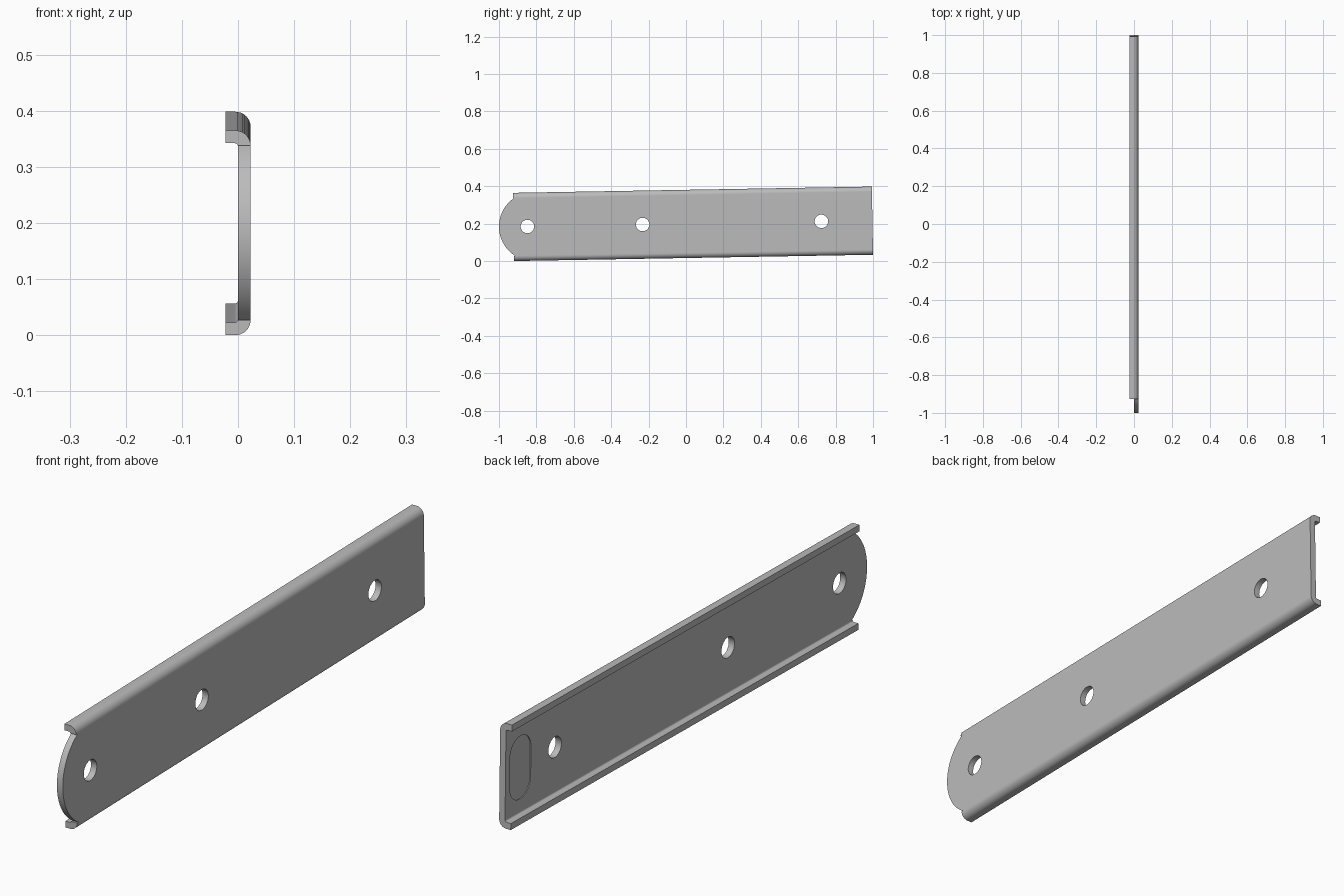
import bpy, bmesh, math
from math import sin, cos, pi
from mathutils import Matrix

cube = bpy.data.objects.get("Cube")
if cube:
    bpy.data.objects.remove(cube)

# Main sizes
HALF_H = 0.1823          # half height of the channel
THICK = 0.0225           # sheet thickness
BEND = 0.027             # outer bend radius
INNER = 0.006            # inner bend radius
BACK, FRONT = 0.997, -0.923
NOSE_R, NOSE_TIP = 0.185, -1.0
TILT = math.radians(1)
CENTRE_Z = 0.1984

steel = bpy.data.materials.new("grey steel")
steel.use_nodes = True
colour = (0.5, 0.5, 0.5, 1)
steel.diffuse_color = colour
steel.node_tree.nodes["Principled BSDF"].inputs["Base Color"].default_value = colour


def arc(cx, cy, r, a0, a1, steps):
    return [(cx + r * cos(a0 + (a1 - a0) * i / steps),
             cy + r * sin(a0 + (a1 - a0) * i / steps)) for i in range(steps + 1)]


def mirrored(half):
    """Close a half outline by mirroring it in its second coordinate."""
    return half + [(a, -b) for a, b in reversed(half) if abs(b) > 1e-6]


def prism(name, points, shift):
    """Extrude a closed outline of 3D points along a vector."""
    bm = bmesh.new()
    face = bm.faces.new([bm.verts.new(p) for p in points])
    ext = bmesh.ops.extrude_face_region(bm, geom=[face])
    bmesh.ops.translate(bm, vec=shift,
                        verts=[g for g in ext["geom"] if isinstance(g, bmesh.types.BMVert)])
    bmesh.ops.recalc_face_normals(bm, faces=bm.faces)
    mesh = bpy.data.meshes.new(name)
    bm.to_mesh(mesh)
    bm.free()
    mesh.materials.append(steel)
    obj = bpy.data.objects.new(name, mesh)
    bpy.context.collection.objects.link(obj)
    return obj


def side_prism(name, outline, x0, x1):
    return prism(name, [(x0, u, v) for u, v in outline], (x1 - x0, 0, 0))


def carve(target, cutter, operation):
    cutter.hide_render = True
    mod = target.modifiers.new(cutter.name, "BOOLEAN")
    mod.operation, mod.object, mod.solver = operation, cutter, "EXACT"
    bpy.context.view_layer.objects.active = target
    bpy.ops.object.modifier_apply(modifier=mod.name)
    bpy.data.objects.remove(cutter)


# Channel: web with two rounded flanges, extruded along its length
tip = -THICK
half = arc(THICK - BEND, HALF_H - BEND, BEND, 0, pi / 2, 10)
half += [(tip, HALF_H), (tip, HALF_H - THICK)]
half += arc(-INNER, HALF_H - THICK - INNER, INNER, pi / 2, 0, 5)
start = NOSE_TIP - 0.05
channel = prism("channel_plate", [(x, start, z) for x, z in mirrored(half)],
                (0, BACK - start, 0))

# Trim to the side outline: rounded nose on the web, square flange ends
flat = HALF_H - BEND
nose = arc(NOSE_TIP + NOSE_R, 0, NOSE_R, pi, pi - math.asin(flat / NOSE_R), 24)
outline = mirrored(nose[1:] + [(FRONT, flat), (FRONT, 0.3), (1.1, 0.3)]) + [nose[0]]
carve(channel, side_prism("outline_cutter", outline, -0.1, 0.1), "INTERSECT")

# Three bolt holes
for u in (-0.848, -0.232, 0.724):
    ring = arc(u, 0.001, 0.036, 0, 2 * pi, 40)[:-1]
    carve(channel, side_prism("hole_cutter", ring, -0.1, 0.1), "DIFFERENCE")

# Shallow round-ended recess on the inner face near the back end
slot = arc(0.915, 0.052, 0.058, 0, pi, 20) + arc(0.915, -0.052, 0.058, pi, 2 * pi, 20)
carve(channel, side_prism("recess_cutter", slot, -0.01, 0.003), "DIFFERENCE")

# Smooth bends, crisp edges, slight tilt
bpy.ops.object.select_all(action="DESELECT")
channel.select_set(True)
bpy.context.view_layer.objects.active = channel
channel.data.transform(Matrix.Translation((0, 0, CENTRE_Z)) @ Matrix.Rotation(TILT, 4, "X"))
bpy.ops.object.shade_smooth_by_angle(angle=math.radians(35))
weighted = channel.modifiers.new("flat web shading", "WEIGHTED_NORMAL")
weighted.keep_sharp = True
